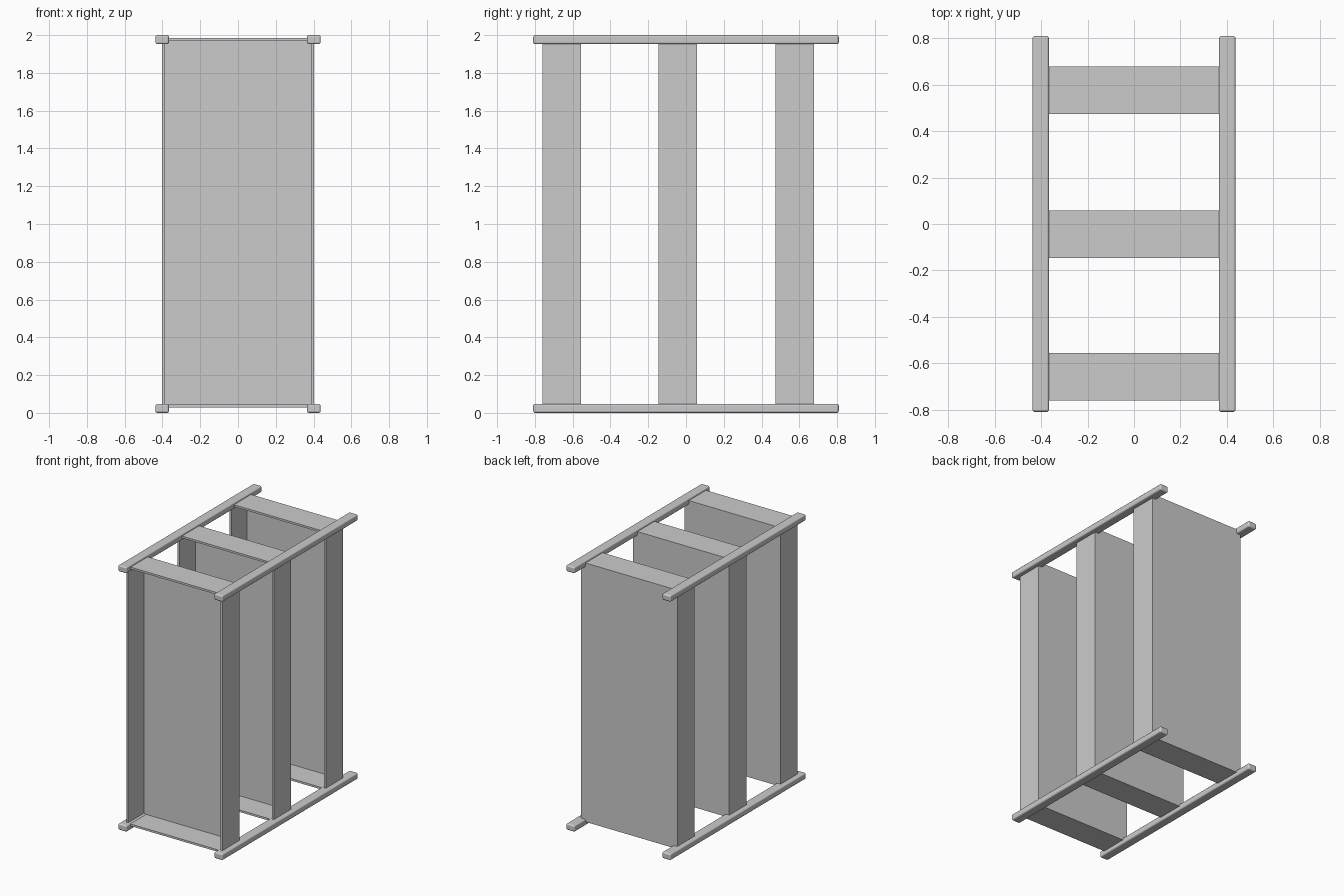
import bpy
import bmesh

if "Cube" in bpy.data.objects:
    bpy.data.objects.remove(bpy.data.objects["Cube"])


def box(name, lo, hi, open_front=False):
    """Box between two corners, optionally without its -y face."""
    bm = bmesh.new()
    bmesh.ops.create_cube(bm, size=1)
    for v in bm.verts:
        v.co = [h if c > 0 else l for c, l, h in zip(v.co, lo, hi)]
    bm.normal_update()
    if open_front:
        front = [f for f in bm.faces if f.normal.y < -0.9]
        bmesh.ops.delete(bm, geom=front, context='FACES_ONLY')
    mesh = bpy.data.meshes.new(name)
    bm.to_mesh(mesh)
    bm.free()
    obj = bpy.data.objects.new(name, mesh)
    bpy.context.collection.objects.link(obj)
    return obj


# Three upright trays, open towards the front
for label, y in (("front", -0.76), ("middle", -0.146), ("back", 0.474)):
    tray = box(label + "_tray", (-0.402, y, 0.029), (0.402, y + 0.204, 1.985), True)
    wall = tray.modifiers.new("wall", 'SOLIDIFY')
    wall.thickness = 0.015
    wall.offset = -1
    wall.use_even_offset = True

# Four rounded rails along the top and bottom corners
for level, z in (("bottom", 0.0), ("top", 1.952)):
    for side, x in (("left", -0.4015), ("right", 0.4015)):
        rail = box(f"{level}_{side}_rail", (x - 0.036, -0.809, z), (x + 0.036, 0.809, z + 0.048))
        bevel = rail.modifiers.new("rounding", 'BEVEL')
        bevel.width = 0.011
        bevel.segments = 3
        bpy.ops.object.select_all(action='DESELECT')
        rail.select_set(True)
        bpy.context.view_layer.objects.active = rail
        bpy.ops.object.shade_smooth_by_angle()
        for p in rail.data.polygons:
            p.use_smooth = True
        # Let the rounded edges shade smoothly
        sharp = rail.data.attributes.get("sharp_edge")
        if sharp:
            rail.data.attributes.remove(sharp)
        bevel.harden_normals = True
